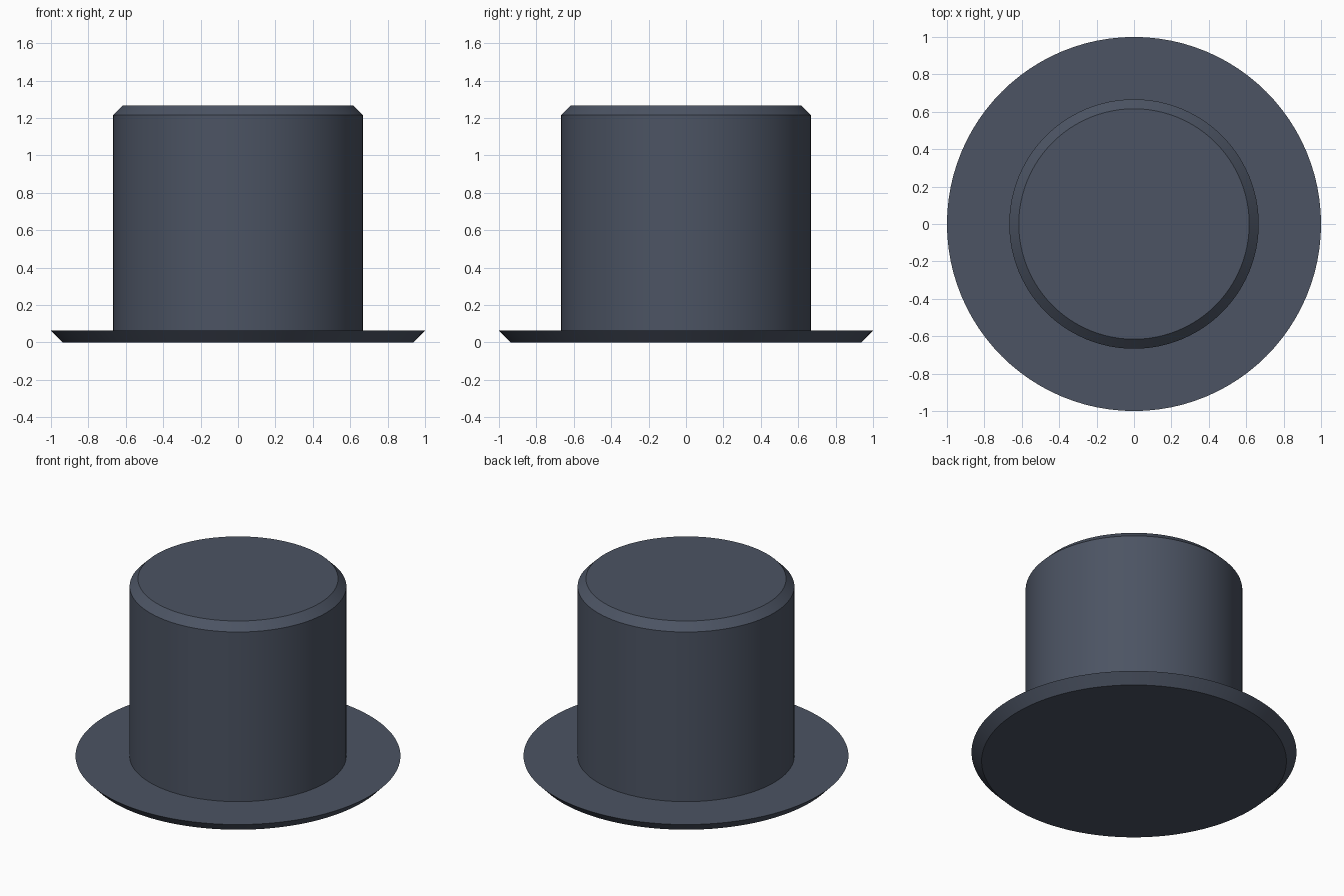
import bpy, bmesh, math

if "Cube" in bpy.data.objects:
    bpy.data.objects.remove(bpy.data.objects["Cube"])

SIDES = 96

felt = bpy.data.materials.new("slate grey felt")
felt.diffuse_color = (0.072, 0.088, 0.125, 1.0)
felt.use_nodes = True
felt.node_tree.nodes["Principled BSDF"].inputs["Base Color"].default_value = felt.diffuse_color


def lathe(name, profile):
    """Spin (radius, z) points round the z axis, with flat caps at both ends."""
    bm = bmesh.new()
    rings = []
    for r, z in profile:
        rings.append([bm.verts.new((r * math.cos(2 * math.pi * i / SIDES),
                                    r * math.sin(2 * math.pi * i / SIDES), z))
                      for i in range(SIDES)])
    for low, high in zip(rings, rings[1:]):
        for i in range(SIDES):
            j = (i + 1) % SIDES
            bm.faces.new((low[i], low[j], high[j], high[i]))
    bm.faces.new(rings[0][::-1])
    bm.faces.new(rings[-1])
    mesh = bpy.data.meshes.new(name)
    bm.to_mesh(mesh)
    bm.free()
    mesh.materials.append(felt)
    obj = bpy.data.objects.new(name, mesh)
    bpy.context.collection.objects.link(obj)
    bpy.ops.object.select_all(action='DESELECT')
    obj.select_set(True)
    bpy.context.view_layer.objects.active = obj
    bpy.ops.object.shade_smooth_by_angle(angle=math.radians(30))
    return obj


# Brim: thin disc flaring outwards to its upper edge
lathe("brim", [(0.938, 0.0), (1.0, 0.064)])

# Crown: straight cylinder with a bevelled top edge, sunk slightly into the brim
lathe("crown", [(0.667, 0.04), (0.667, 1.216), (0.616, 1.267)])
